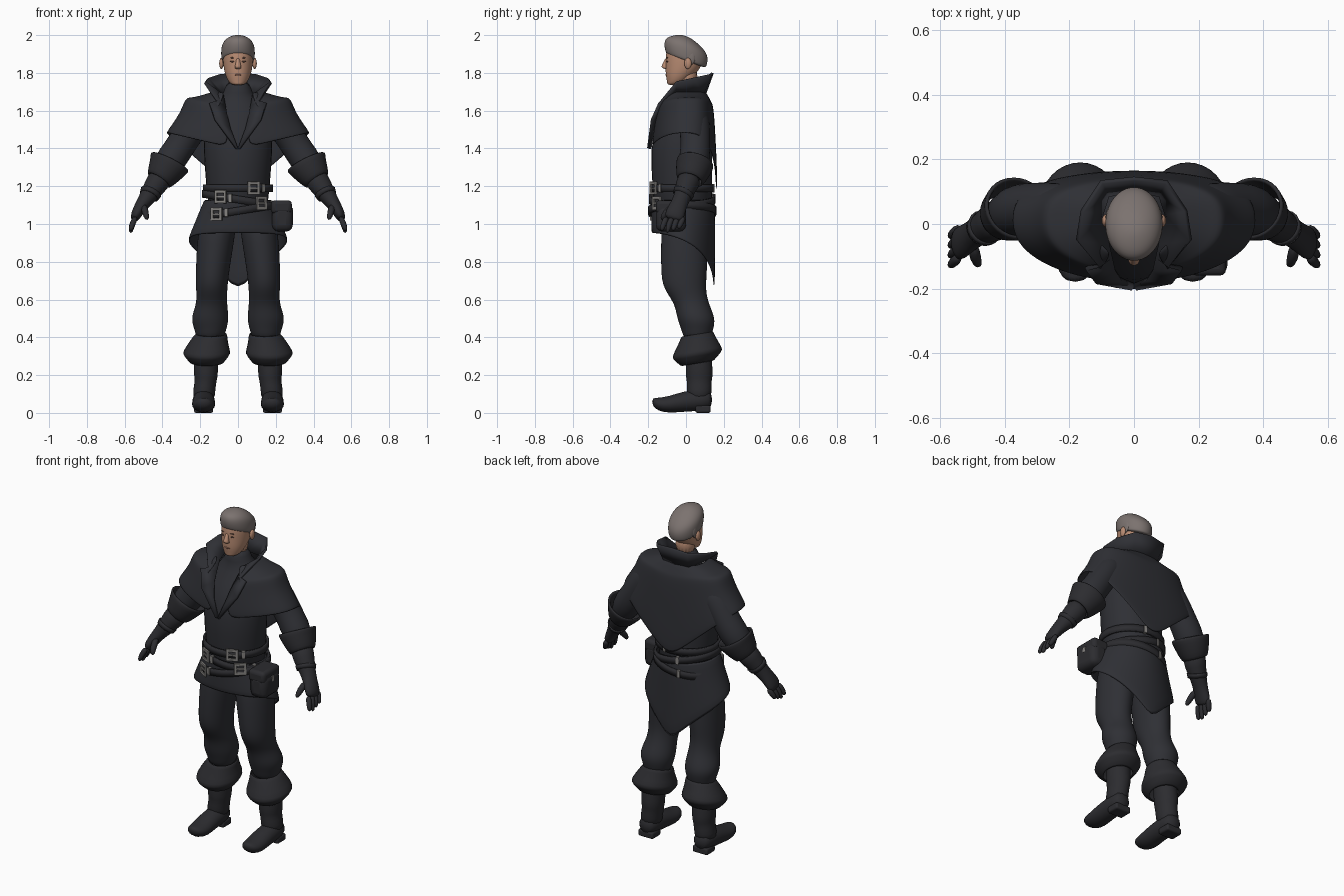
import bpy, bmesh
from math import cos, sin, pi, sqrt, atan2
from mathutils import Vector, Matrix

if "Cube" in bpy.data.objects:
    bpy.data.objects.remove(bpy.data.objects["Cube"])


def material(name, *rgb):
    mat = bpy.data.materials.new(name)
    mat.use_nodes = True
    mat.diffuse_color = (*rgb, 1)
    mat.node_tree.nodes["Principled BSDF"].inputs["Base Color"].default_value = (*rgb, 1)
    return mat


cloth = material("black cloth", .028, .029, .035)
leather = material("black leather", .025, .025, .029)
metal = material("worn metal", .24, .23, .22)
hair = material("grey hair", .2, .17, .16)
skin = material("skin", .48, .26, .17)
lips = material("lips", .36, .17, .12)
brown = material("brown", .15, .08, .06)
RIGHT, BACK, UP = Vector((1, 0, 0)), Vector((0, 1, 0)), Vector((0, 0, 1))


def finish(name, bm, mat, mirror=False, thick=0, smooth=0, bevel=0):
    bmesh.ops.recalc_face_normals(bm, faces=bm.faces)
    mesh = bpy.data.meshes.new(name)
    bm.to_mesh(mesh)
    bm.free()
    mesh.materials.append(mat)
    ob = bpy.data.objects.new(name, mesh)
    bpy.context.collection.objects.link(ob)
    if mirror:
        ob.modifiers.new("Mirror", 'MIRROR')
    if thick:
        solid = ob.modifiers.new("Solidify", 'SOLIDIFY')
        solid.thickness, solid.offset = thick, 0
    if bevel:
        rounding = ob.modifiers.new("Bevel", 'BEVEL')
        rounding.width, rounding.segments = bevel, 3
    if smooth:
        subdivision = ob.modifiers.new("Subdivision", 'SUBSURF')
        subdivision.levels = subdivision.render_levels = smooth
    bpy.ops.object.select_all(action='DESELECT')
    ob.select_set(True)
    bpy.context.view_layer.objects.active = ob
    if smooth:
        bpy.ops.object.shade_smooth()
    else:
        bpy.ops.object.shade_smooth_by_angle(angle=.6)


def skin_grid(bm, rows, closed=False):
    for a, b in zip(rows, rows[1:]):
        for k in range(0 if closed else 1, len(a)):
            bm.faces.new((a[k - 1], a[k], b[k], b[k - 1]))


def loft(name, mat, rings, axis=UP, ref=RIGHT, slope=(0, 0), caps=True, segments=16, **look):
    """Skin rings of (x, y, z, radius[, second radius]); axis None follows the path."""
    bm = bmesh.new()
    mids = [Vector(ring[:3]) for ring in rings]
    loops = []
    for i, ring in enumerate(rings):
        along = axis or (mids[min(i + 1, len(mids) - 1)] - mids[max(i - 1, 0)]).normalized()
        u = (ref - along * ref.dot(along)).normalized() * ring[3]
        v = along.cross(u).normalized() * ring[-1]
        loop = []
        for k in range(segments):
            turn = 2 * pi * k / segments
            offset = u * cos(turn) + v * sin(turn)
            offset.z += slope[0] * offset.x + slope[1] * offset.y
            loop.append(bm.verts.new(mids[i] + offset))
        loops.append(loop)
    skin_grid(bm, loops, closed=True)
    if caps:
        bm.faces.new(loops[0])
        bm.faces.new(loops[-1])
    finish(name, bm, mat, **look)


def sheet(name, mat, rows, **look):
    bm = bmesh.new()
    skin_grid(bm, [[bm.verts.new(point) for point in row] for row in rows])
    finish(name, bm, mat, mirror=True, **look)


def boxes(name, mat, parts, frame=Matrix(), **look):
    bm = bmesh.new()
    for centre, size in parts:
        place = frame @ Matrix.Translation(centre) @ Matrix.Diagonal((*size, 1))
        bmesh.ops.create_cube(bm, size=1, matrix=place)
    finish(name, bm, mat, **look)


def blob(name, mat, centre, size, **look):
    bm = bmesh.new()
    place = Matrix.Translation(centre) @ Matrix.Diagonal((*size, 1))
    bmesh.ops.create_uvsphere(bm, u_segments=16, v_segments=10, radius=1, matrix=place)
    finish(name, bm, mat, smooth=1, **look)


# Head
loft("head", skin, [(0, -.07, 1.735, .03), (0, -.05, 1.75, .05), (0, -.03, 1.79, .07, .08), (0, -.01, 1.84, .08, .1),
                    (0, -.01, 1.91, .083, .1), (0, -.03, 1.95, .06)], smooth=2)
loft("hair", hair, [(0, 0, 1.86, .08, .1), (0, 0, 1.87, .09, .11), (0, 0, 1.91, .092, .12),
                    (0, 0, 1.95, .088, .11), (0, 0, 1.98, .06), (0, 0, 1.995, .02)], slope=(0, -.35), smooth=2)
loft("neck", skin, [(0, 0, 1.7, .06), (0, .01, 1.86, .06)], smooth=1)
loft("nose", skin, [(0, -.1, 1.88, .01), (0, -.11, 1.85, .012), (0, -.115, 1.83, .019), (0, -.1, 1.82, .015)],
     smooth=2)
blob("ear", skin, (.088, .01, 1.85), (.012, .02, .03), mirror=True)
blob("sideburn", hair, (.078, .02, 1.88), (.01, .03, .04), mirror=True)
for name, height, tall in (("eye", 1.86, .004), ("eyebrow", 1.88, .003)):
    blob(name, brown, (.03, -.1, height), (.014, .005, tall), mirror=True)
blob("mouth", lips, (0, -.1, 1.79), (.02, .01, .006))

# Torso with high neck
loft("torso", cloth, [(0, -.01, 1, .16), (0, -.02, 1.2, .17, .16), (0, -.025, 1.4, .19, .17),
                      (0, -.01, 1.53, .18, .15), (0, .02, 1.65, .13, .1), (0, 0, 1.69, .07), (0, 0, 1.76, .07)],
     smooth=1)


# Short cape: each row sweeps from the front opening to the middle of the back
def cape_row(opening, width, depth, z, front_drop, back_drop, steps=10):
    row = []
    for k in range(steps + 1):
        turn = opening + (pi - opening) * k / steps
        side, front = sin(turn), cos(turn)
        y = -1.1 * depth * front if front > 0 else depth * abs(front) ** .6
        row.append((width * side if k < steps else 0, y,
                    z - (1 - side) * (front_drop if front > 0 else back_drop)))
    return row


sheet("cape", cloth, [cape_row(.6, .12, .1, 1.7, 0, 0), cape_row(.4, .24, .13, 1.66, .05, .02),
                      cape_row(.4, .28, .14, 1.67, .08, .05), cape_row(.2, .3, .15, 1.59, .06, .1),
                      cape_row(.1, .385, .165, 1.48, .09, .34)], thick=.012, smooth=2)

# Raised collar running into the lapels
inner = [(0, .1, 1.69), (.08, .09, 1.69), (.1, .03, 1.69), (.08, -.06, 1.68), (.07, -.1, 1.63),
         (.06, -.14, 1.58), (.04, -.17, 1.5), (0, -.19, 1.4)]
outer = [(0, .14, 1.8), (.1, .13, 1.79), (.16, .04, 1.77), (.175, -.05, 1.75), (.11, -.13, 1.65),
         (.15, -.14, 1.64), (.12, -.18, 1.55), (.01, -.2, 1.4)]
sheet("collar_and_lapels", cloth, [inner, outer], thick=.014)


# Coat skirt: flares at the sides and falls to a rear tail
def skirt_point(around, down):
    turn = pi * around
    flare = .175 + .09 * down
    return (flare * sin(turn) if around < 1 else 0, -.015 - .165 * cos(turn),
            1.13 - down * (.18 + .31 * around ** 3))


sheet("coat_skirt", cloth, [[skirt_point(k / 12, row / 3) for k in range(13)] for row in range(4)],
      thick=.01, smooth=1)

# Belts with buckles, strap ends and rear fittings
BELT_Y, WIDE, DEEP = -.02, .18, .165


def fitting(name, x, z, slope, grow, parts, back=False):
    wide, deep = WIDE + grow, DEEP + grow
    side = sqrt(1 - (x / wide) ** 2) * (1 if back else -1)
    turn = atan2(side / deep, x / wide ** 2) + pi / 2
    place = Matrix.Translation((x, BELT_Y + deep * side, z + slope * x))
    boxes(name, metal, parts, place @ Matrix.Rotation(turn, 4, 'Z'), bevel=.002)


buckle = [((0, -.008, 0), (.05, .008, .009))]
for edge in (-.027, .027):
    buckle += [((edge, -.006, 0), (.015, .012, .07)), ((0, -.006, edge), (.06, .012, .015))]
plate = [((0, 0, 0), (.018, .02, .045))]

for name, z, slope, grow, buckles in (("upper", 1.19, 0, 0, [.08]), ("middle", 1.13, -.16, .005, [-.09, .12]),
                                      ("lower", 1.07, .16, .01, [-.11])):
    loft(name + "_belt", leather, [(0, BELT_Y, z + half, WIDE + grow, DEEP + grow) for half in (-.02, .02)],
         slope=(slope, 0), segments=40, caps=False, thick=.012)
    for x in buckles:
        fitting(name + "_buckle", x, z, slope, grow, buckle)
        fitting(name + "_strap_end", x + .05, z, slope, grow, plate)
    fitting(name + "_back_fitting", buckles[0] / 2, z, slope, grow, plate, back=True)

# Hip pouch
boxes("pouch", leather, [((.235, -.08, 1.03), (.11, .16, .14))], bevel=.035)
boxes("pouch_flap", leather, [((.23, -.08, 1.09), (.11, .16, .07))], bevel=.02)
boxes("pouch_clasp", metal, [((.287, -.08, 1.07), (.008, .02, .03))])

# Arms, gauntlets and hands
arm = dict(axis=None, ref=BACK, mirror=True)
loft("sleeve", cloth, [(.14, .03, 1.6, .07), (.21, .04, 1.56, .09), (.27, .05, 1.47, .08), (.32, .05, 1.39, .08),
                       (.37, .04, 1.32, .085), (.43, .02, 1.22, .05)], smooth=1, **arm)
loft("gauntlet_cuff", leather, [(.36, .05, 1.33, .095, .11), (.37, .045, 1.31, .095, .1), (.4, .03, 1.26, .08),
                                (.42, .02, 1.23, .065)], caps=False, thick=.014, smooth=1, **arm)
loft("gauntlet", leather, [(.4, .03, 1.26, .07), (.44, 0, 1.2, .06), (.48, -.02, 1.14, .045), (.51, -.04, 1.1, .045, .035),
                           (.54, -.06, 1.05, .055, .03), (.55, -.07, 1.02, .045, .02)], smooth=1, **arm)
loft("wrist_strap", leather, [(.46, -.01, 1.17, .053), (.47, -.02, 1.15, .048)],
     caps=False, thick=.01, **arm)
for k, name in enumerate(("index", "middle", "ring", "little")):
    spread, drop = .03 * k, .012 * abs(k - 1)
    loft(name + "_finger", leather, [(.54, spread - .1, 1.04, .017), (.56, spread - .12, 1, .017),
                                     (.57, spread - .13, .95 + drop, .012)], segments=8, smooth=1, **arm)
loft("thumb", leather, [(.5, -.06, 1.1, .02), (.49, -.11, 1.06, .02), (.48, -.13, 1.02, .012)],
     segments=8, smooth=1, **arm)

# Trousers, bulging at the knee
loft("trouser_leg", cloth, [(.1, 0, 1.05, .1, .13), (.12, -.01, .9, .1, .125), (.135, -.01, .75, .09, .125),
                            (.14, -.01, .66, .085, .115), (.138, .03, .58, .08, .09), (.15, .055, .5, .105),
                            (.145, .06, .44, .085), (.15, .06, .38, .07)], mirror=True, smooth=2)

# Boots
loft("boot_cuff", leather, [(.14, .06, .42, .08), (.155, .06, .38, .095), (.167, .06, .32, .125, .13),
                            (.167, .06, .31, .12, .13), (.165, .06, .26, .08)],
     slope=(0, .17), caps=False, mirror=True, thick=.012, smooth=1)
loft("boot_shaft", leather, [(.16, .06, .4, .07), (.17, .07, .25, .065, .07), (.17, .07, .2, .065, .075),
                             (.17, .07, .17, .058, .065), (.18, .07, .12, .06, .07), (.18, .07, .06, .06)],
     mirror=True, smooth=1)
foot = [(.14, .07, .04, .04), (.1, .07, .06, .06), (-.02, .06, .06, .055), (-.09, .043, .065, .045),
        (-.15, .045, .055, .035), (-.18, .06, .025, .02)]
loft("boot_foot", leather, [(.182, *ring) for ring in foot], axis=-BACK, mirror=True, smooth=1)
boxes("boot_heel", leather, [((.182, .09, .02), (.1, .08, .04))], mirror=True, bevel=.01)
